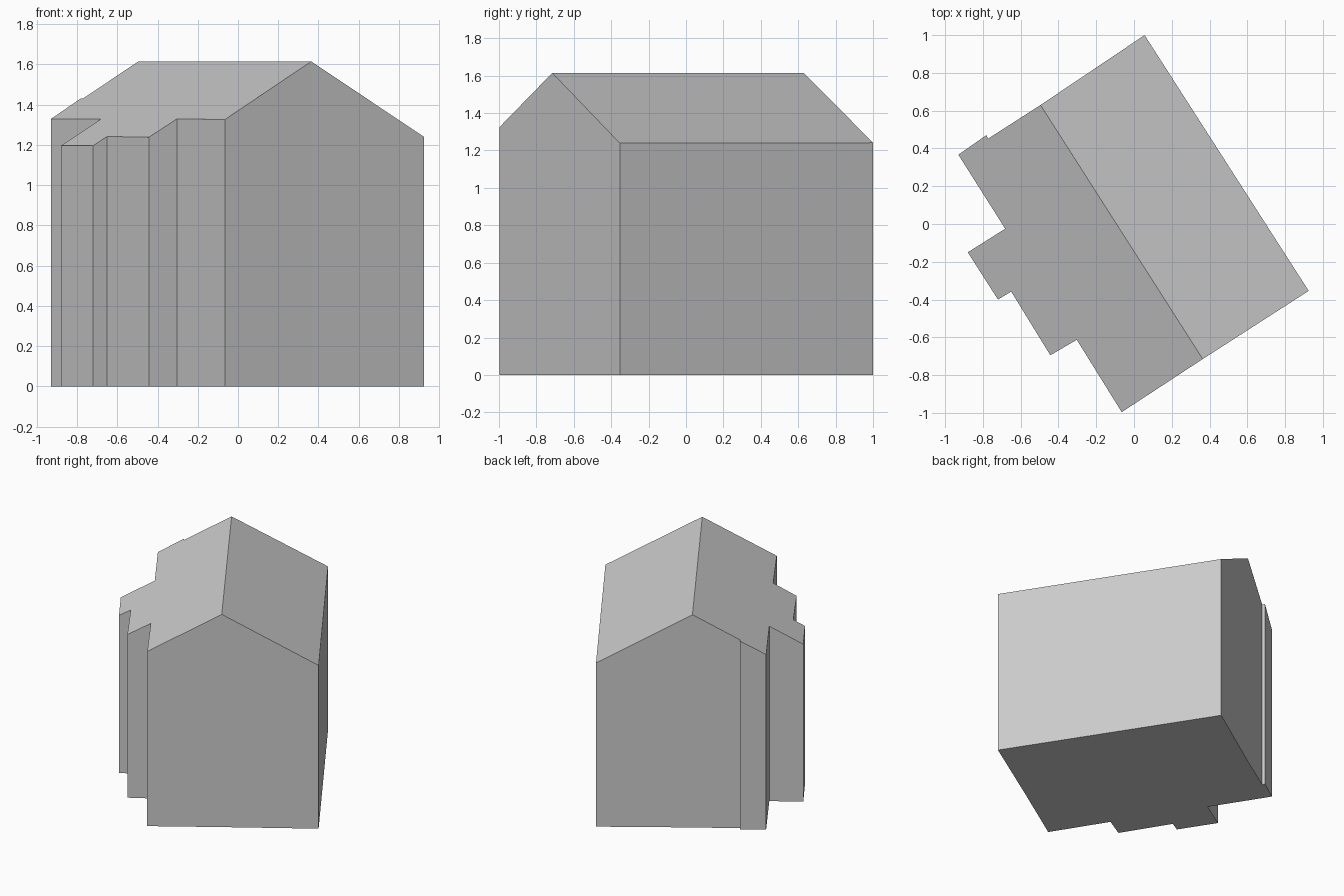
import bpy
import bmesh
from mathutils import Vector

cube = bpy.data.objects.get("Cube")
if cube:
    bpy.data.objects.remove(cube, do_unlink=True)

RIDGE_HEIGHT = 1.615
PITCH = 0.563  # drop per unit away from the ridge

# Footprint corners, split by the ridge line into two halves
ridge_front = Vector((0.364, -0.715))
ridge_back = Vector((-0.495, 0.63))
east_corners = [(0.925, -0.354), (0.056, 1.0)]
west_corners = [(-0.772, 0.452), (-0.782, 0.47), (-0.93, 0.367), (-0.682, -0.025),
                (-0.88, -0.15), (-0.72, -0.40), (-0.65, -0.358), (-0.443, -0.695),
                (-0.303, -0.613), (-0.065, -0.996)]
along = (ridge_back - ridge_front).normalized()


def roof_height(point):
    offset = Vector((point.x, point.y)) - ridge_front
    return RIDGE_HEIGHT - PITCH * abs(along.cross(offset))


# Wall and roof material
grey = bpy.data.materials.new("plain grey")
grey.use_nodes = True
colour = (0.6, 0.6, 0.6, 1)
grey.diffuse_color = colour
grey.node_tree.nodes["Principled BSDF"].inputs["Base Color"].default_value = colour

# Floor halves, sharing the ridge edge
bm = bmesh.new()
front = bm.verts.new((*ridge_front, 0))
back = bm.verts.new((*ridge_back, 0))
east = [bm.verts.new((x, y, 0)) for x, y in east_corners]
west = [bm.verts.new((x, y, 0)) for x, y in west_corners]
floor = [bm.faces.new([front, *east, back]), bm.faces.new([back, *west, front])]

# Raise the walls and pitch the roof
raised = bmesh.ops.extrude_face_region(bm, geom=floor, use_keep_orig=True)
for item in raised["geom"]:
    if isinstance(item, bmesh.types.BMVert):
        item.co.z = roof_height(item.co)
bmesh.ops.recalc_face_normals(bm, faces=bm.faces[:])

mesh = bpy.data.meshes.new("house_body")
bm.to_mesh(mesh)
bm.free()
mesh.materials.append(grey)
house = bpy.data.objects.new("house_body", mesh)
bpy.context.collection.objects.link(house)
